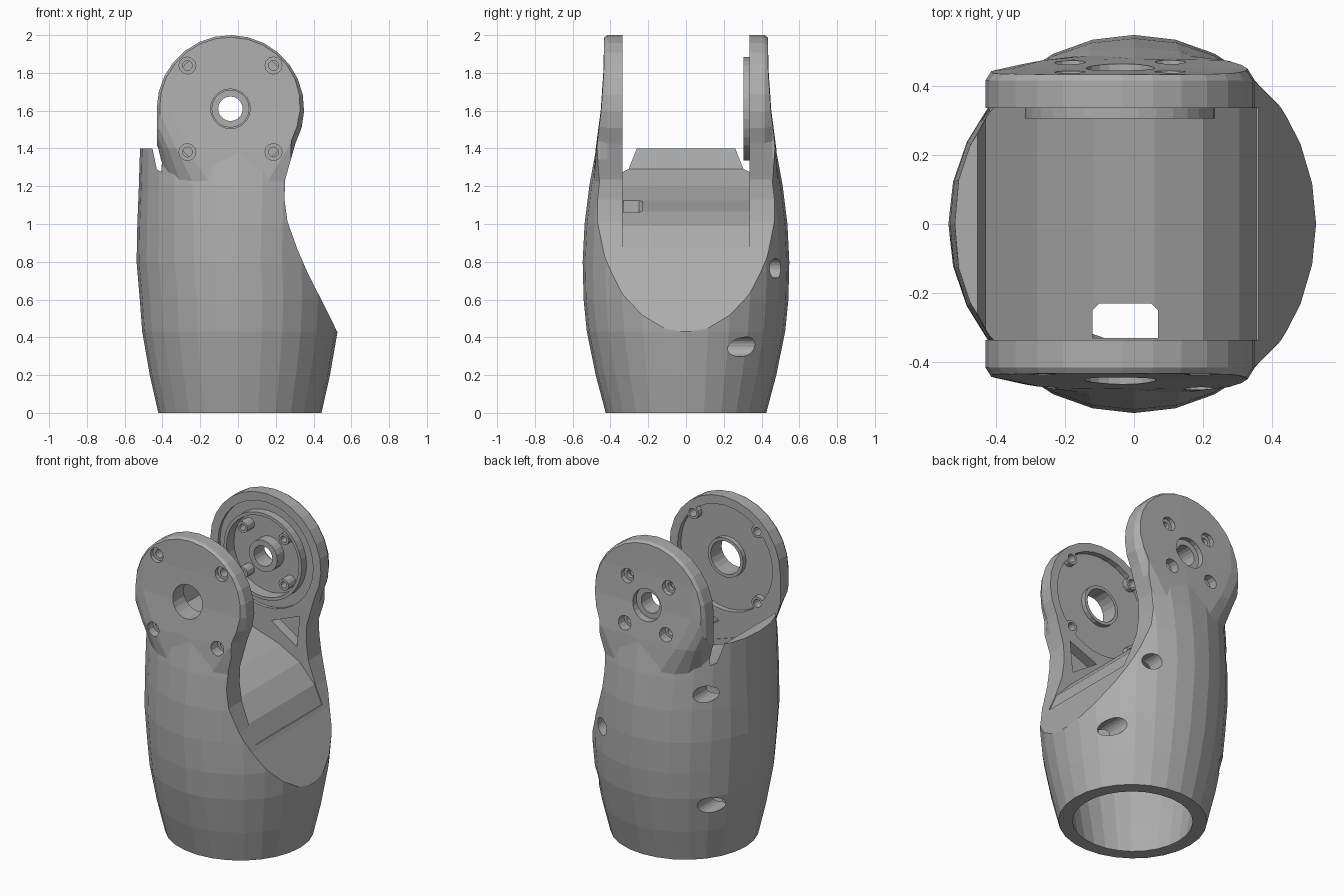
import bpy, bmesh
from math import sin, cos, pi, radians

cube = bpy.data.objects.get("Cube")
if cube:
    bpy.data.objects.remove(cube)

grey = bpy.data.materials.new("mid grey")
grey.use_nodes = True
grey.diffuse_color = (0.42, 0.42, 0.42, 1)
grey.node_tree.nodes["Principled BSDF"].inputs["Base Color"].default_value = grey.diffuse_color

AX, AZ = -0.04, 1.61      # joint axis


def loft(name, rings):
    """Closed solid through matching rings of points."""
    bm = bmesh.new()
    rows = [[bm.verts.new(p) for p in ring] for ring in rings]
    n = len(rows[0])
    for lo, hi in zip(rows, rows[1:]):
        for i in range(n):
            bm.faces.new((lo[i], lo[(i + 1) % n], hi[(i + 1) % n], hi[i]))
    bm.faces.new(rows[0][::-1])
    bm.faces.new(rows[-1])
    bmesh.ops.recalc_face_normals(bm, faces=bm.faces)
    me = bpy.data.meshes.new(name)
    bm.to_mesh(me)
    bm.free()
    me.materials.append(grey)
    ob = bpy.data.objects.new(name, me)
    bpy.context.collection.objects.link(ob)
    return ob


def prism(name, outline, y0, y1):
    return loft(name, [[(x, y, z) for x, z in outline] for y in (y0, y1)])


def disc(x, z, r, n=20):
    return [(x + r * cos(2 * pi * i / n), z + r * sin(2 * pi * i / n)) for i in range(n)]


def rod(name, x, z, r, y0, y1, n=20):
    return prism(name, disc(x, z, r, n), y0, y1)


def boolean(ob, tool, op="DIFFERENCE"):
    mod = ob.modifiers.new("cut", "BOOLEAN")
    mod.operation, mod.solver, mod.object = op, "EXACT", tool
    bpy.context.view_layer.objects.active = ob
    bpy.ops.object.modifier_apply(modifier=mod.name)
    bpy.data.objects.remove(tool)


# Horizontal sections: height, x radius, y radius, squareness
TUBE = [(0, .432, .425, 2), (.2, .477, .478, 2), (.43, .517, .525, 2), (.6, .53, .542, 2),
        (.8, .537, .547, 2), (1, .533, .537, 2.05), (1.2, .525, .512, 2.15),
        (1.42, .518, .472, 2.3)]
EARS = [(.98, .38, .49, 2.1), (1.2, .415, .497, 2.8), (1.4, .432, .478, 6),
        (1.6, .52, .452, 8), (1.8, .52, .438, 8), (2.02, .52, .432, 8)]


def hull(name, wall, sections, sides=28):
    def power(v, n):
        return abs(v) ** (2 / n) * (1 if v > 0 else -1)
    rings = []
    for z, a, b, n in sections:
        angles = [2 * pi * i / sides for i in range(sides)]
        rings.append([(.01 * (z < .7) + (a - wall) * power(cos(t), n),
                       (b - wall) * power(sin(t), n), z) for t in angles])
    return loft(name, rings)


# Side outline: scooped front edge below, round ears above
SCOOP = [(.7, .43), (.525, .43), (.457, .568), (.373, .732), (.315, .865),
         (.262, 1.013), (.246, 1.13), (.25, 1.236), (.28, 1.342)]


def outline(r):
    arc = [radians(-28 + 208 * i / 16) for i in range(17)]
    ear = [(AX + r * cos(t), AZ + r * sin(t)) for t in arc]
    return [(-.7, -.1), (.7, -.1)] + SCOOP + ear + [(AX - r, 1.4), (-.7, 1.4)]


body = hull("arm_shell", 0, TUBE)
boolean(body, hull("ears", 0, EARS), "UNION")
rims = [(-.7, .365), (-.455, .365), (-.415, .39), (.415, .39), (.455, .365), (.7, .365)]
boolean(body, loft("silhouette", [[(x, y, z) for x, z in outline(r)] for y, r in rims]), "INTERSECT")

# Gap between the ears with its curved floor
floor = [(.355, .76), (.305, .875), (.2, .99), (.06, 1.065), (-.12, 1.125), (-.28, 1.195),
         (-.43, 1.29), (-.455, 1.41)]
boolean(body, prism("gap", [(.9, .74)] + floor + [(-.8, 1.45), (-.8, 2.2), (.9, 2.2)], -.335, .335))

# Hollow lower tube
cavity = hull("cavity", .098, [(-.1, .432, .425, 2)] + TUBE[1:7])
under = [(-.8, -.3), (.8, -.3), (.8, .3), (.46, .42), (.34, .64), (.27, .78), (.2, .9),
         (.06, .99), (-.12, 1.05), (-.28, 1.11), (-.42, 1.15), (-.8, 1.17)]
boolean(cavity, prism("under_floor", under, -.8, .8), "INTERSECT")
boolean(body, cavity)

# Cable slot through the floor, with chamfered inner corners
slot = [(-.12, -.33), (.07, -.33), (.07, -.25), (.05, -.23), (-.1, -.23), (-.12, -.25)]
boolean(body, loft("slot", [[(x, y, z) for x, y in slot] for z in (.7, 1.3)]))

# Access holes in the back half
for x, z in [(-.39, 1.1), (-.39, .375), (.26, .765), (.41, .35)]:
    boolean(body, rod("access", x, z, .052, .15, .8))

# Recesses and triangular pockets inside the ears
triangle = [(0, 1.2), (.2, 1.28), (.18, 1.08)]
for s, depth in ((-1, .37), (1, .355)):
    boolean(body, rod("recess", AX, AZ, .335, s * .3, s * depth, 32))
    boolean(body, prism("pocket", triangle, s * .3, s * .4))
boolean(body, rod("hub_recess", AX, AZ, .255, .3, .38, 32))

# Bores and counterbored screw holes
boolean(body, rod("front_bore", AX, AZ, .105, -.7, -.25))
boolean(body, rod("back_bore", AX, AZ, .065, .25, .7))
boolean(body, rod("back_counterbore", AX, AZ, .1, .415, .7))
FRONT = [(AX + .228 * i, AZ + .229 * j) for i in (-1, 1) for j in (-1, 1)]
BACK = [(AX + .145 * i, AZ + .145 * j) for i in (-1, 1) for j in (-1, 1)]
for s, spots in ((-1, FRONT), (1, BACK)):
    for x, z in spots:
        boolean(body, rod("screw_hole", x, z, .026, s * .25, s * .7, 12))
        boolean(body, rod("screw_seat", x, z, .045, s * .41, s * .7, 12))


def sleeve(name, x, z, r_out, r_in, y0, y1, n=20):
    ob = rod(name, x, z, r_out, y0, y1, n)
    boolean(ob, rod("sleeve_bore", x, z, r_in, y0 - .1, y1 + .1, n))


# Raised ring, hub and screw posts inside the ears
sleeve("back_ring", AX, AZ, .275, .255, .305, .365, 32)
sleeve("back_hub", AX, AZ, .1, .065, .31, .385)
sleeve("front_collar", AX, AZ, .125, .105, -.375, -.34)
for x, z in BACK:
    sleeve("back_post", x, z, .036, .02, .31, .385, 12)
for x, z in FRONT:
    sleeve("front_post", x, z, .042, .026, -.375, -.335, 12)
